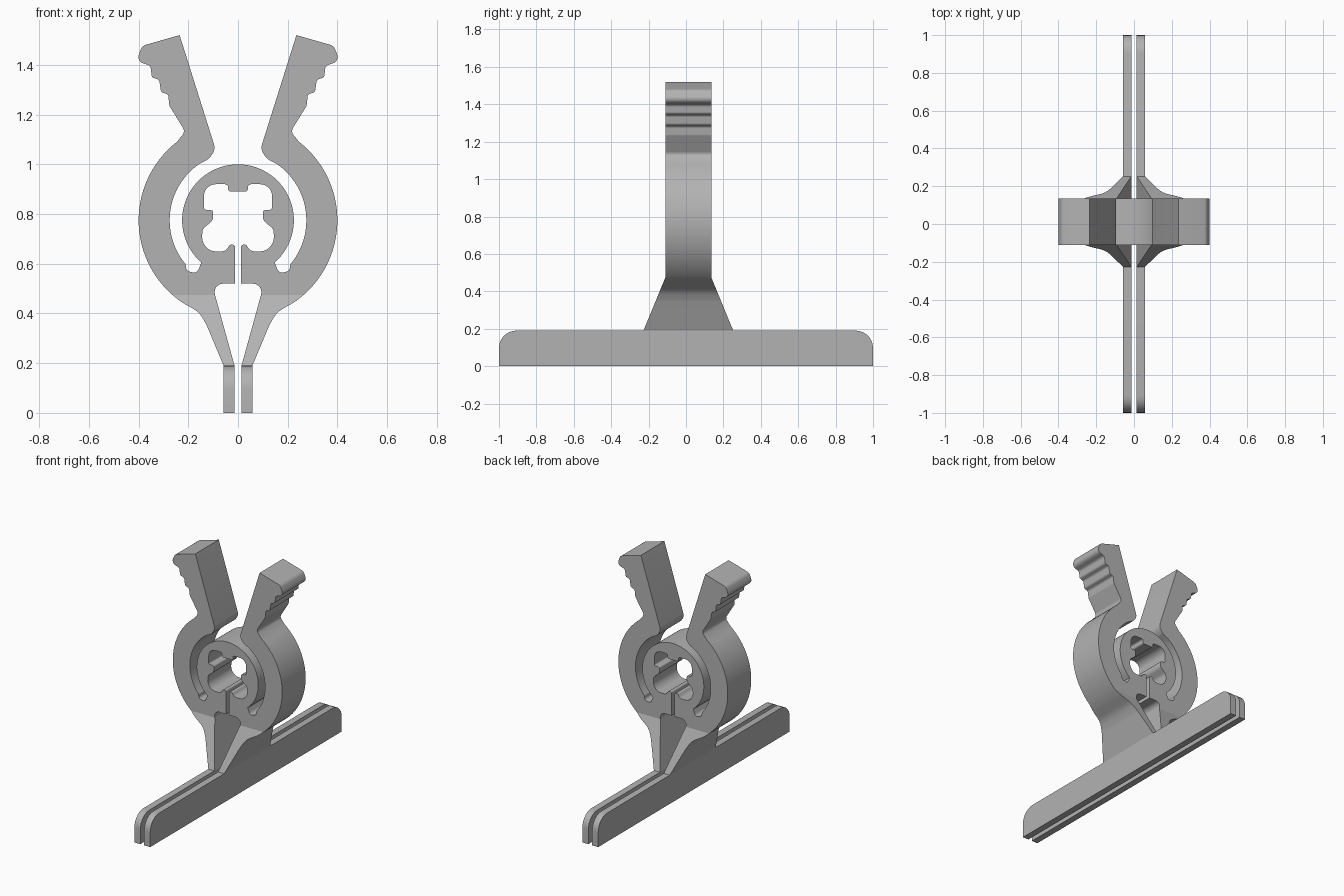
import bpy, bmesh, math
from mathutils import Vector

cube = bpy.data.objects.get("Cube")
if cube:
    bpy.data.objects.remove(cube, do_unlink=True)

grey = bpy.data.materials.new("plain grey")
grey.use_nodes = True
COLOUR = (0.45, 0.45, 0.45, 1)
grey.diffuse_color = COLOUR
grey.node_tree.nodes["Principled BSDF"].inputs["Base Color"].default_value = COLOUR

CENTRE_Z = 0.775   # centre of the ring and of the curved arms
MID_Y = 0.0125     # the clip body sits slightly behind the middle


def arc(radius, start, end, steps):
    """Points on a circle round the ring centre, angles in degrees."""
    angles = [math.radians(start + (end - start) * i / steps) for i in range(steps + 1)]
    return [(radius * math.cos(a), CENTRE_Z + radius * math.sin(a), 0) for a in angles]


def fillet(points):
    """Round each (x, z, radius) corner of an open path."""
    out = []
    for i, (x, z, r) in enumerate(points):
        p = Vector((x, z))
        if r == 0 or i in (0, len(points) - 1):
            out.append(p)
            continue
        a = Vector(points[i - 1][:2]) - p
        b = Vector(points[i + 1][:2]) - p
        half = a.angle(b) / 2
        cut = min(r / math.tan(half), a.length * 0.49, b.length * 0.49)
        r = cut * math.tan(half)
        a.normalize()
        b.normalize()
        mid = p + (a + b).normalized() * (r / math.sin(half))
        u, v = p + a * cut - mid, p + b * cut - mid
        sweep = u.angle_signed(v)
        steps = max(2, math.ceil(abs(sweep) / math.radians(14)))
        for k in range(steps + 1):
            t = -sweep * k / steps
            c, s = math.cos(t), math.sin(t)
            out.append(mid + Vector((u.x * c - u.y * s, u.x * s + u.y * c)))
    return out


def finish(name, bm):
    bmesh.ops.recalc_face_normals(bm, faces=bm.faces)
    mesh = bpy.data.meshes.new(name)
    bm.to_mesh(mesh)
    bm.free()
    mesh.materials.append(grey)
    obj = bpy.data.objects.new(name, mesh)
    bpy.context.collection.objects.link(obj)
    bpy.ops.object.select_all(action='DESELECT')
    obj.select_set(True)
    bpy.context.view_layer.objects.active = obj
    bpy.ops.object.shade_smooth_by_angle(angle=math.radians(20))
    return obj


def prism(verts, direction):
    """Extrude one closed outline along a direction."""
    bm = bmesh.new()
    face = bm.faces.new([bm.verts.new(v) for v in verts])
    new = bmesh.ops.extrude_face_region(bm, geom=[face])["geom"]
    bmesh.ops.translate(bm, vec=direction,
                        verts=[g for g in new if isinstance(g, bmesh.types.BMVert)])
    return bm


# Half outline: ring, slot, arm, grip, neck, then the keyed hole
slot = arc(0.225, 90, -49, 30) + [(0.165, 0.56, 0.022), (0.208, 0.572, 0.025)]
arm_inside = arc(0.275, -40, 56, 22) + [
    (0.117, 1.022, 0.04), (0.09, 1.06, 0.045), (0.235, 1.52, 0)]
grip = [(0.385, 1.477, 0.03), (0.41, 1.415, 0.03), (0.352, 1.397, 0.02),
        (0.347, 1.35, 0.015), (0.317, 1.34, 0.015), (0.31, 1.291, 0.015),
        (0.281, 1.281, 0.015), (0.276, 1.235, 0.015), (0.212, 1.132, 0.025)]
arm_outside = arc(0.4, 52, -56, 28)
neck = [(0.155, 0.405, 0.12), (0.125, 0.35, 0.08), (0.058, 0.19, 0),
        (0.014, 0.19, 0), (0.105, 0.52, 0.06), (0.012, 0.52, 0)]
hole = [(0.012, 0.677, 0.012), (0.033, 0.677, 0.012), (0.05, 0.65, 0.03),
        (0.115, 0.65, 0.05), (0.145, 0.69, 0.05), (0.143, 0.74, 0.03),
        (0.1, 0.775, 0.03), (0.1, 0.817, 0.012), (0.137, 0.817, 0.01),
        (0.137, 0.92, 0.075), (0.04, 0.92, 0.012), (0.04, 0.89, 0.012), (0, 0.89, 0)]
half_path = fillet(slot + arm_inside + grip + arm_outside + neck + hole)

# Clip body: mirrored outline, with the neck flaring towards the jaws
outline = half_path + [Vector((-p.x, p.y)) for p in reversed(half_path[1:-1])]
FLARE_Z, JAW_Z = 0.475, 0.19
DEPTH, FOOT_DEPTH = 0.1225, 0.24
body = prism([(p.x, MID_Y - DEPTH, p.y) for p in outline], (0, DEPTH * 2, 0))
bmesh.ops.bisect_plane(body, geom=body.verts[:] + body.edges[:] + body.faces[:],
                       plane_co=(0, 0, FLARE_Z), plane_no=(0, 0, 1))
for v in body.verts:
    t = max(0, (FLARE_Z - v.co.z) / (FLARE_Z - JAW_Z))
    side = 1 if v.co.y > MID_Y else -1
    v.co.y = MID_Y + side * (DEPTH + (FOOT_DEPTH - DEPTH) * t)
finish("clip_body", body)

# Jaws: two long flat plates with rounded upper ends
jaw_profile = fillet([(-1, 0, 0), (-1, JAW_Z, 0.1), (1, JAW_Z, 0.1), (1, 0, 0)])
for name, x in (("left_jaw", 0.014), ("right_jaw", -0.058)):
    finish(name, prism([(x, p.x, p.y) for p in jaw_profile], (0.044, 0, 0)))
